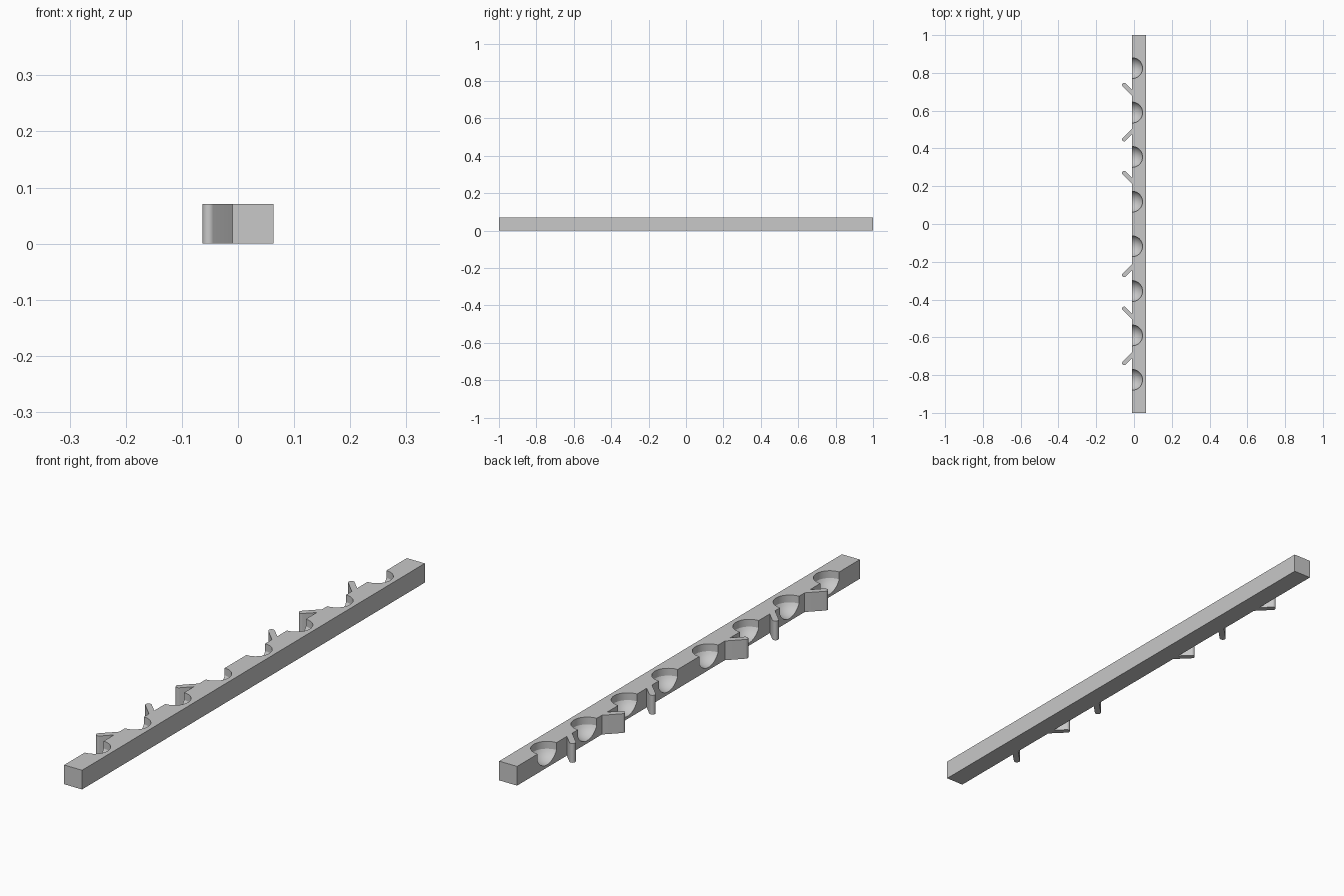
import bpy, bmesh, math
from mathutils import Vector, Matrix

cube = bpy.data.objects.get("Cube")
if cube:
    bpy.data.objects.remove(cube, do_unlink=True)

HEIGHT = 0.071
FACE_X, BACK_X = -0.01, 0.063       # bar sides
POCKET_R, SEAM_Z, FLOOR_Z = 0.055, 0.044, 0.01
POCKET_Y = [0.118, 0.355, 0.59, 0.825]
PEG_R, PEG_X = 0.011, -0.052
PEGS = [(0.27, 1), (0.448, -1), (0.736, 1)]   # tip y, lean direction

grey = bpy.data.materials.new("grey plastic")
grey.use_nodes = True
colour = (0.58, 0.58, 0.58, 1)
grey.diffuse_color = colour
grey.node_tree.nodes["Principled BSDF"].inputs["Base Color"].default_value = colour


def make_object(name, bm):
    bmesh.ops.recalc_face_normals(bm, faces=bm.faces)
    mesh = bpy.data.meshes.new(name)
    bm.to_mesh(mesh)
    bm.free()
    mesh.materials.append(grey)
    obj = bpy.data.objects.new(name, mesh)
    bpy.context.collection.objects.link(obj)
    return obj


def activate(obj):
    bpy.ops.object.select_all(action='DESELECT')
    obj.select_set(True)
    bpy.context.view_layer.objects.active = obj


def smooth(obj):
    activate(obj)
    bpy.ops.object.shade_smooth_by_angle(angle=math.radians(25))


def make_bar():
    bm = bmesh.new()
    size = Vector((BACK_X - FACE_X, 2, HEIGHT))
    centre = Vector(((BACK_X + FACE_X) / 2, 0, HEIGHT / 2))
    bmesh.ops.create_cube(bm, size=1, matrix=Matrix.LocRotScale(centre, None, size))
    return make_object("bar", bm)


def make_pocket_cutters():
    # straight wall above a shallow spherical floor, revolved
    depth = SEAM_Z - FLOOR_Z
    ball = (POCKET_R ** 2 + depth ** 2) / (2 * depth)
    sweep = math.asin(POCKET_R / ball)
    profile = [(ball * math.sin(sweep * i / 8), FLOOR_Z + ball * (1 - math.cos(sweep * i / 8)))
               for i in range(9)]
    profile += [(POCKET_R, HEIGHT + 0.03), (0, HEIGHT + 0.03)]
    bm = bmesh.new()
    for y in [s * p for s in (-1, 1) for p in POCKET_Y]:
        centre = Vector((FACE_X, y, 0))
        turn = Matrix.Rotation(0.03, 3, 'Z')
        verts = [bm.verts.new(centre + turn @ Vector((r, 0, z))) for r, z in profile]
        edges = [bm.edges.new(pair) for pair in zip(verts, verts[1:])]
        bmesh.ops.spin(bm, geom=verts + edges, cent=centre, axis=(0, 0, 1),
                       angle=math.tau, steps=48, use_duplicate=False)
    bmesh.ops.remove_doubles(bm, verts=bm.verts, dist=0.0001)
    cutter = make_object("pocket_cutter", bm)
    cutter.hide_render = True
    return cutter


def make_peg(name, y, lean):
    # round-tipped slanted plate rooted in the bar face
    arc = [math.radians(45 + 180 * i / 16) for i in range(17)]
    outline = [(PEG_X + PEG_R * math.cos(a), PEG_R * math.sin(a)) for a in arc]
    root_x = FACE_X + 0.001
    first, last = outline[0], outline[-1]
    outline.insert(0, (root_x, first[1] - (root_x - first[0])))
    outline.append((root_x, last[1] - (root_x - last[0])))
    bm = bmesh.new()
    base = bm.faces.new([bm.verts.new((px, y + lean * py, 0)) for px, py in outline])
    top = bmesh.ops.extrude_face_region(bm, geom=[base], use_keep_orig=True)
    verts = [g for g in top["geom"] if isinstance(g, bmesh.types.BMVert)]
    bmesh.ops.translate(bm, verts=verts, vec=(0, 0, HEIGHT))
    smooth(make_object(name, bm))


# bar with half-round pockets
bar = make_bar()
cutter = make_pocket_cutters()
cut = bar.modifiers.new("pockets", 'BOOLEAN')
cut.operation = 'DIFFERENCE'
cut.solver = 'EXACT'
cut.object = cutter
activate(bar)
bpy.ops.object.modifier_apply(modifier=cut.name)
bpy.data.objects.remove(cutter, do_unlink=True)
smooth(bar)

# pegs, mirrored about the middle
for side, label in ((-1, "front"), (1, "back")):
    for n, (y, lean) in enumerate(PEGS, 1):
        make_peg(f"{label}_peg_{n}", side * y, side * lean)
